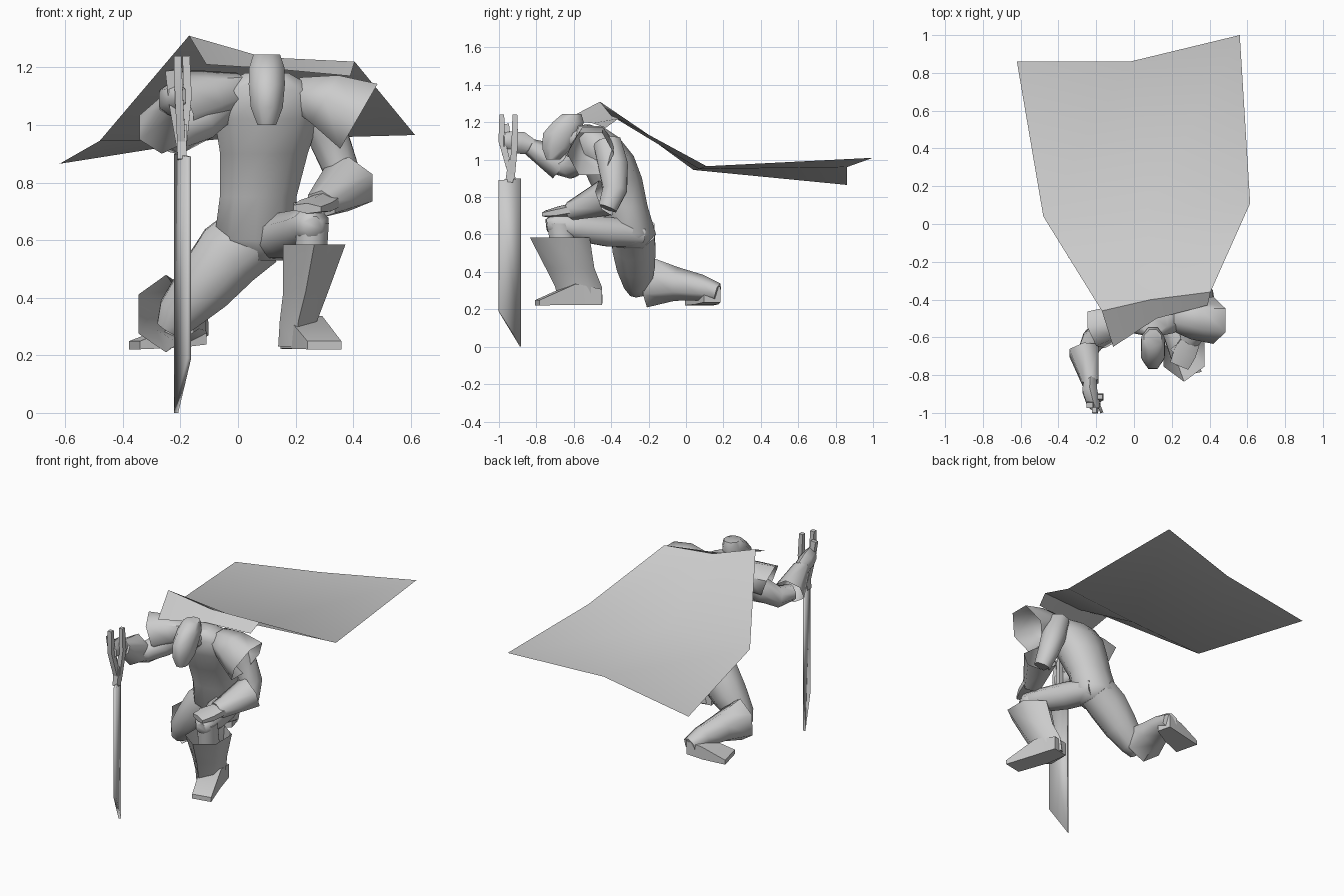
import bpy, bmesh, math
from mathutils import Vector


def finish(name, bm, angle=62):
    bmesh.ops.recalc_face_normals(bm, faces=bm.faces[:])
    me = bpy.data.meshes.new(name)
    bm.to_mesh(me)
    bm.free()
    ob = bpy.data.objects.new(name, me)
    bpy.context.collection.objects.link(ob)
    bpy.ops.object.select_all(action='DESELECT')
    ob.select_set(True)
    bpy.context.view_layer.objects.active = ob
    bpy.ops.object.shade_smooth_by_angle(angle=math.radians(angle))
    return ob


def loft(name, rings, n=8, axis=None, caps=(True, True), side=(1, 0, 0)):
    """Skin elliptical rings (x, y, z, half width, half depth) along a path."""
    bm = bmesh.new()
    pts = [Vector(r[:3]) for r in rings]
    loops = []
    for i, r in enumerate(rings):
        t = Vector(axis) if axis else pts[min(i + 1, len(pts) - 1)] - pts[max(i - 1, 0)]
        t.normalize()
        u = Vector(side)
        u = (u - t * u.dot(t)).normalized()
        v = t.cross(u)
        loops.append([bm.verts.new(pts[i] + u * r[3] * math.cos(a) + v * r[4] * math.sin(a))
                      for a in [2 * math.pi * (k + .5) / n for k in range(n)]])
    for p, q in zip(loops, loops[1:]):
        for k in range(n):
            bm.faces.new((p[k], p[(k + 1) % n], q[(k + 1) % n], q[k]))
    if caps[0]:
        bm.faces.new(loops[0])
    if caps[1]:
        bm.faces.new(loops[-1])
    return finish(name, bm)


def sheet(name, rows, thickness=0):
    """Cloth or plate from a small grid of points."""
    bm = bmesh.new()
    g = [[bm.verts.new(p) for p in row] for row in rows]
    for a, b in zip(g, g[1:]):
        for k in range(len(a) - 1):
            bm.faces.new((a[k], a[k + 1], b[k + 1], b[k]))
    ob = finish(name, bm, 45)
    if thickness:
        m = ob.modifiers.new("Thickness", 'SOLIDIFY')
        m.thickness = thickness
        m.offset = 0
    return ob


Z = (0, 0, 1)

# Torso and head
loft("torso", [(.08, -.29, .53, .08, .08), (.06, -.29, .60, .15, .13), (.07, -.33, .75, .14, .125),
               (.09, -.38, .90, .16, .145), (.10, -.43, 1.02, .19, .15), (.10, -.48, 1.12, .19, .12),
               (.10, -.52, 1.18, .08, .07)], 10, Z)
loft("neck", [(.10, -.49, 1.12, .06, .06), (.10, -.62, 1.12, .055, .06)])
loft("head", [(.10, -.71, 1.00, .035, .04), (.10, -.69, 1.06, .06, .085), (.10, -.665, 1.14, .068, .108),
              (.10, -.63, 1.20, .066, .09), (.10, -.61, 1.245, .05, .055)], 8, Z)

# Shoulder plates, open at the arm
loft("shoulder_plate_right", [(.19, -.48, 1.12, .06, .08), (.30, -.50, 1.09, .11, .11),
                              (.42, -.51, 1.03, .15, .125)], 6, (.87, 0, -.5), (True, False))
loft("shoulder_plate_left", [(.02, -.49, 1.12, .06, .08), (-.09, -.52, 1.10, .095, .10),
                             (-.20, -.56, 1.08, .12, .105)], 6, (-.87, -.25, -.35), (True, False))

# Right arm resting on the raised knee
loft("upper_arm_right", [(.25, -.42, 1.09, .07, .08), (.31, -.39, .97, .075, .085),
                         (.36, -.38, .84, .065, .07), (.38, -.42, .74, .05, .055)], 8)
loft("bracer_right", [(.385, -.43, .795, .105, .10), (.29, -.62, .725, .06, .05)], 6, caps=(False, True))
loft("hand_right", [(.32, -.58, .74, .05, .035), (.27, -.68, .72, .07, .03),
                    (.24, -.75, .71, .06, .018)], 6)
loft("thumb_right", [(.27, -.62, .73, .02, .02), (.20, -.67, .72, .015, .015)], 4, side=Z)

# Left arm reaching to the sword
loft("upper_arm_left", [(-.06, -.48, 1.08, .075, .08), (-.14, -.55, 1.01, .075, .08),
                        (-.22, -.62, .96, .065, .065), (-.26, -.70, .97, .05, .05)], 8)
loft("bracer_left", [(-.265, -.67, .985, .09, .095), (-.23, -.84, 1.07, .05, .045)], 6, caps=(False, True))
loft("hand_left", [(-.23, -.80, 1.06, .035, .035), (-.235, -.88, 1.09, .045, .06),
                   (-.215, -.95, 1.10, .04, .05), (-.20, -.98, 1.10, .025, .04)], 6)

# Raised right leg
loft("thigh_right", [(.10, -.25, .60, .09, .07), (.17, -.42, .615, .085, .085),
                     (.225, -.58, .635, .075, .075), (.255, -.70, .655, .065, .065),
                     (.26, -.745, .65, .035, .035)], 8)
loft("shin_right", [(.26, -.68, .66, .06, .065), (.25, -.65, .50, .06, .08)], 8, Z)
loft("boot_right", [(.265, -.675, .585, .125, .16), (.235, -.62, .42, .09, .13),
                    (.21, -.575, .32, .075, .125), (.20, -.56, .23, .07, .115)], 6, Z, (False, True))
loft("foot_right", [(.20, -.46, .265, .075, .06), (.23, -.60, .28, .09, .08),
                    (.30, -.795, .235, .085, .02)], 4, (.2, -1, 0))

# Kneeling left leg, the foot turned outward behind it
loft("thigh_left", [(.06, -.28, .62, .13, .12), (-.03, -.28, .55, .13, .125), (-.12, -.27, .44, .11, .11),
                    (-.21, -.26, .34, .08, .08), (-.24, -.25, .29, .05, .055)], 8)
loft("boot_left", [(-.25, -.20, .345, .115, .135), (-.21, -.05, .335, .09, .09),
                   (-.17, .08, .315, .07, .07), (-.145, .17, .29, .05, .05)], 6,
     caps=(False, True))
loft("foot_left", [(-.12, .14, .28, .065, .06), (-.22, .11, .265, .09, .055),
                   (-.36, .07, .235, .11, .02)], 4, (-1, -.25, 0), side=(0, 1, 0))

# Flowing cape: collar edge, fold over the shoulders, bend, trailing hem
sheet("cape", [[(-.11, -.65, 1.21), (.12, -.50, 1.195), (.39, -.43, 1.17)],
               [(-.17, -.46, 1.31), (.09, -.40, 1.235), (.405, -.36, 1.22)],
               [(-.48, .04, .945), (.07, .07, .95), (.615, .11, .965)],
               [(-.62, .86, .865), (-.02, .86, .96), (.56, 1.0, 1.01)]])

# Sword
sheet("sword_blade", [[(-.215, -.885, 0), (-.17, -1.0, .19)],
                      [(-.215, -.885, .90), (-.17, -1.0, .89)]], .016)
loft("sword_guard", [(-.195, -.945, .88, .022, .03), (-.195, -.935, 1.0, .025, .02)], 4)
loft("sword_grip", [(-.195, -.93, .90, .02, .025), (-.225, -.95, 1.08, .022, .02),
                    (-.235, -.96, 1.19, .025, .02)], 4)
for name, x, y in (("hilt_prong_front", -.21, -.985), ("hilt_prong_back", -.18, -.915)):
    loft(name, [(-.195, -.93, .90, .02, .02), (x + .005, y, 1.10, .02, .025),
                (x, y, 1.24, .018, .018)], 4)
